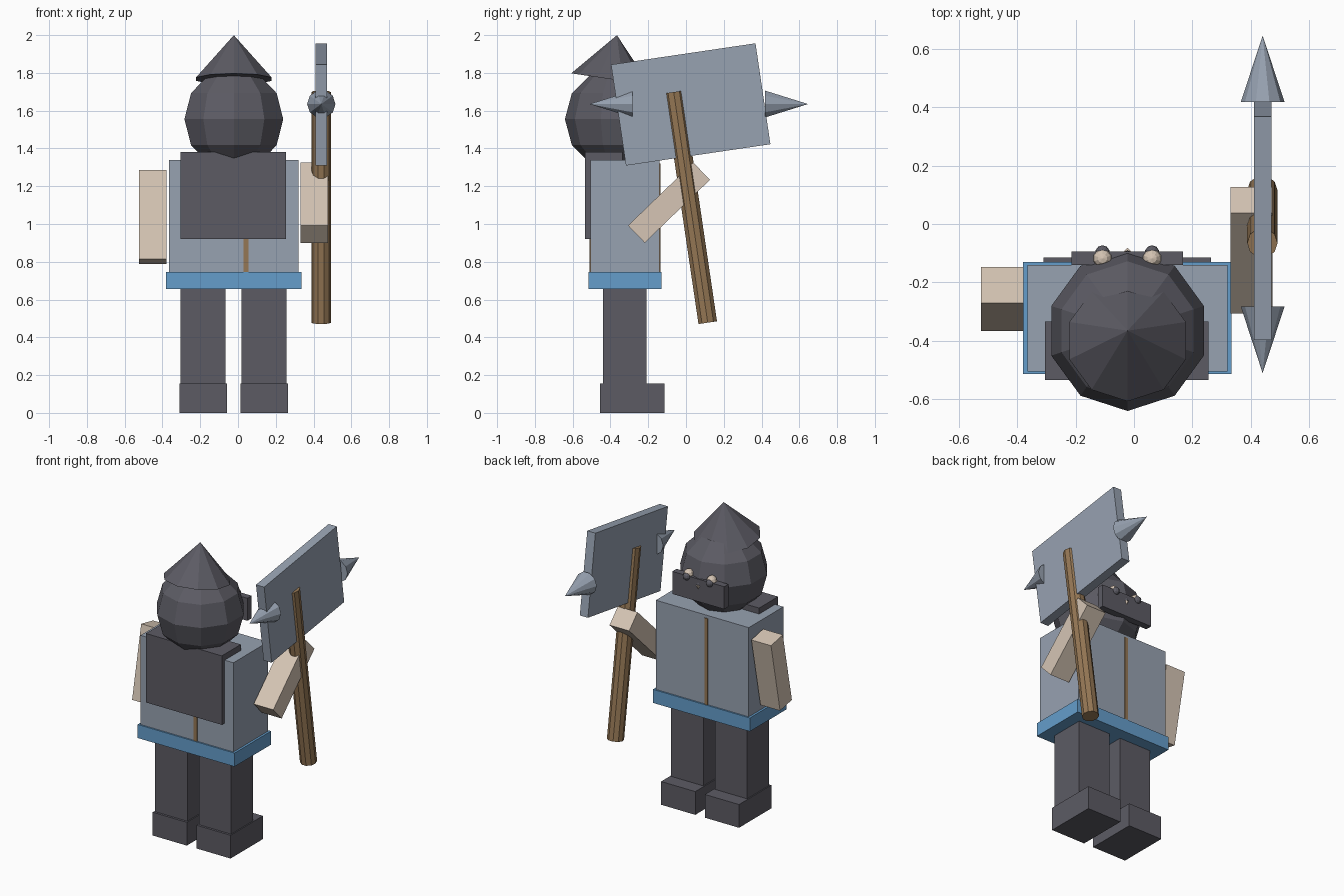
import bpy, bmesh
from math import sin, cos, pi, radians

if "Cube" in bpy.data.objects:
    bpy.data.objects.remove(bpy.data.objects["Cube"], do_unlink=True)


def material(name, rgb):
    m = bpy.data.materials.new(name)
    m.use_nodes = True
    m.diffuse_color = (*rgb, 1)
    m.node_tree.nodes["Principled BSDF"].inputs["Base Color"].default_value = (*rgb, 1)
    return m


CHARCOAL = material("charcoal", (0.107, 0.105, 0.127))
STEEL = material("steel grey", (0.31, 0.36, 0.44))
BLUE = material("belt blue", (0.13, 0.34, 0.60))
SKIN = material("pale skin", (0.67, 0.56, 0.46))
WOOD = material("brown wood", (0.30, 0.185, 0.09))


def finish(name, bm, mat, loc, tilt):
    bmesh.ops.recalc_face_normals(bm, faces=bm.faces)
    mesh = bpy.data.meshes.new(name)
    bm.to_mesh(mesh)
    bm.free()
    mesh.materials.append(mat)
    obj = bpy.data.objects.new(name, mesh)
    obj.location = loc
    obj.rotation_euler.x = radians(tilt)
    bpy.context.collection.objects.link(obj)
    return obj


def box(name, mat, size, loc, tilt=0):
    bm = bmesh.new()
    bmesh.ops.create_cube(bm, size=1)
    bmesh.ops.scale(bm, vec=size, verts=bm.verts)
    return finish(name, bm, mat, loc, tilt)


def block(name, mat, xs, ys, zs):
    """Upright box given by its extents."""
    spans = (xs, ys, zs)
    return box(name, mat, [b - a for a, b in spans], [(a + b) / 2 for a, b in spans])


def lathe(name, mat, profile, loc, tilt=0, sides=10, start=0.0):
    """Revolve (radius, height) points about local z."""
    bm = bmesh.new()
    rings = []
    for r, z in profile:
        turn = [start + 2 * pi * i / sides for i in range(sides)]
        rings.append([bm.verts.new((r * cos(a), r * sin(a), z)) for a in turn])
    for low, high in zip(rings, rings[1:]):
        for i in range(sides):
            j = (i + 1) % sides
            bm.faces.new((low[i], low[j], high[j], high[i]))
    if profile[0][0] > 0:
        bm.faces.new(rings[0])
    if profile[-1][0] > 0:
        bm.faces.new(rings[-1])
    bmesh.ops.remove_doubles(bm, verts=bm.verts, dist=0.0001)
    return finish(name, bm, mat, loc, tilt)


def ball(name, mat, r, loc, rings=6, sides=10):
    arc = [-pi / 2 + pi * i / rings for i in range(rings + 1)]
    profile = [(max(0, r * cos(a)), r * sin(a)) for a in arc]
    profile[0], profile[-1] = (0, -r), (0, r)
    return lathe(name, mat, profile, loc, sides=sides, start=pi / 2)


MID = -0.022  # body centre line

# Legs and boots
for side, x in (("right", -0.185), ("left", 0.138)):
    block(side + "_leg", CHARCOAL, (x - 0.119, x + 0.119), (-0.44, -0.21), (0.15, 0.66))
    block(side + "_boot", CHARCOAL, (x - 0.126, x + 0.126), (-0.455, -0.115), (0, 0.155))

# Torso, belt, pack and coat seams
block("belt", BLUE, (-0.38, 0.335), (-0.515, -0.13), (0.655, 0.745))
block("torso", STEEL, (-0.365, 0.32), (-0.505, -0.14), (0.74, 1.34))
block("backpack", CHARCOAL, (-0.305, 0.255), (-0.535, -0.335), (0.92, 1.38))
block("back_seam", WOOD, (0.03, 0.055), (-0.511, -0.503), (0.745, 1.32))
block("chest_seam", WOOD, (-0.066, -0.041), (-0.142, -0.134), (0.745, 1.32))

# Arms
box("right_arm", SKIN, (0.145, 0.127, 0.48), (-0.452, -0.257, 1.037), -11.5)
box("left_arm", SKIN, (0.145, 0.127, 0.48), (0.403, -0.09, 1.113), -46)

# Head and pointed cap
ball("head", CHARCOAL, 0.275, (MID, -0.366, 1.555))
lathe("pointed_cap", CHARCOAL, [(0.21, 0), (0, 0.235)], (MID, -0.4, 1.767), -8.4, start=pi / 2)

# Face
block("face_guard", CHARCOAL, (-0.215, 0.168), (-0.14, -0.095), (1.44, 1.59))
for side, x in (("right", -0.108), ("left", 0.062)):
    ball(side + "_eye", SKIN, 0.032, (x, -0.118, 1.595))
    ball(side + "_pupil", CHARCOAL, 0.025, (x, -0.098, 1.585))
lathe("nose", SKIN, [(0, -0.03), (0.024, 0.01), (0, 0.015)], (MID, -0.105, 1.535), sides=4)

# Spiked axe
TILT = 8.4
lathe("axe_handle", WOOD, [(0.052, -0.617), (0.052, 0.617)], (0.44, 0.025, 1.088), TILT)
box("axe_blade", STEEL, (0.06, 0.773, 0.54), (0.441, 0.025, 1.633), TILT)
for name, y, turn in (("front_spike", -0.283, 90), ("back_spike", 0.418, -90)):
    lathe(name, STEEL, [(0.075, 0), (0, 0.228)], (0.441, y, 1.635), turn)
